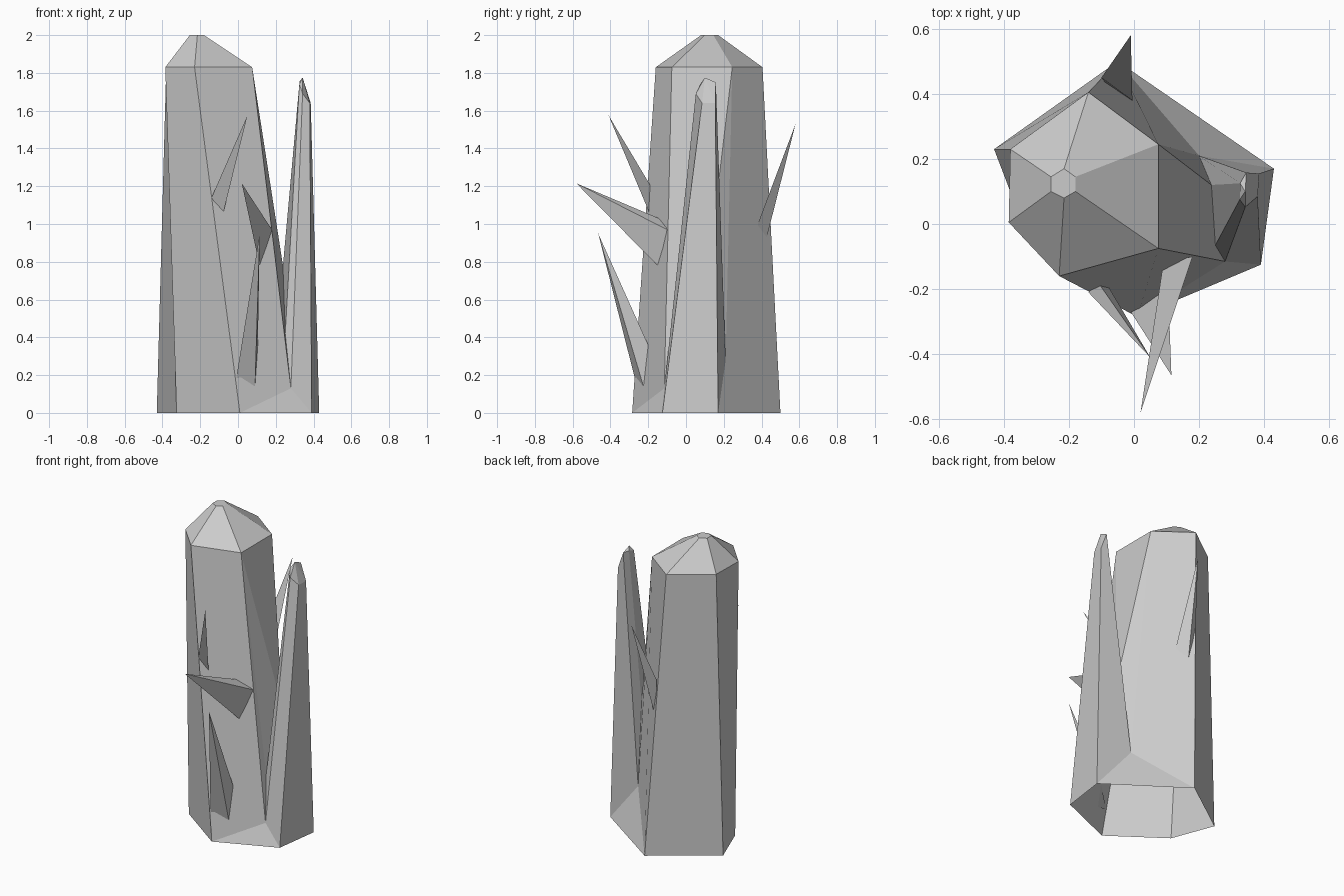
import bpy, bmesh

if "Cube" in bpy.data.objects:
    bpy.data.objects.remove(bpy.data.objects["Cube"])


def add_object(name, bm):
    bmesh.ops.recalc_face_normals(bm, faces=bm.faces[:])
    mesh = bpy.data.meshes.new(name)
    bm.to_mesh(mesh)
    bm.free()
    ob = bpy.data.objects.new(name, mesh)
    bpy.context.collection.objects.link(ob)
    return ob


def ring(bm, pts, z):
    return [bm.verts.new((x, y, z)) for x, y in pts]


def bridge(bm, low, high):
    n = len(low)
    for i in range(n):
        j = (i + 1) % n
        bm.faces.new((low[i], low[j], high[j], high[i]))


# crystal body: open hexagonal base splitting into two towers
bm = bmesh.new()
b = ring(bm, [(-.43, .23), (-.05, .5), (.43, .17), (.39, -.125), (.01, -.285), (-.325, -.045)], 0)
m = ring(bm, [(-.38, .23), (-.14, .405), (.075, .245), (.075, -.075), (-.23, -.16), (-.385, .005)], 1.83)
top = ring(bm, [(-.255, .145), (-.215, .17), (-.18, .145), (-.18, .1), (-.215, .08), (-.255, .1)], 2.0)

# valley between the towers, from back to front
f, e, d, c = [bm.verts.new(p) for p in
              [(.2, .21, .28), (.238, .12, .78), (.25, -.065, .42), (.28, -.115, .13)]]

# tall tower sides and cap
for face in [(b[0], b[1], m[1], m[0]), (b[5], b[0], m[0], m[5]), (b[4], b[5], m[5], m[4]),
             (b[4], c, m[3], m[4]), (b[4], b[3], c),
             (b[1], f, m[2], m[1]), (b[1], b[2], f),
             (m[2], f, e), (m[2], e, m[3]), (m[3], e, d), (m[3], d, c)]:
    bm.faces.new(face)
bridge(bm, m, top)
bm.faces.new(top)

# slim tower sides and tip
slim = [bm.verts.new(p) for p in
        [(.385, .155, 1.64), (.345, .158, 1.75), (.326, .125, 1.755),
         (.325, .075, 1.74), (.342, .052, 1.69), (.38, .085, 1.64)]]
bridge(bm, [b[2], f, e, d, c, b[3]], slim)
tip = bm.verts.new((.342, .1, 1.775))
for i in range(6):
    bm.faces.new((slim[i], slim[(i + 1) % 6], tip))
add_object("crystal_body", bm)


# three-sided shards growing out of the body: tip, then root corners
shards = {
    "back_shard": [(-.01, .58, 1.53), (-.005, .38, 1.0), (-.07, .41, .86), (-.1, .45, 1.15)],
    "front_upper_shard": [(.05, -.41, 1.575), (-.14, -.21, 1.14), (-.08, -.19, 1.05), (-.11, -.18, 1.19)],
    "front_middle_shard": [(.02, -.58, 1.215), (.18, -.1, .97), (.115, -.145, .775), (.09, -.12, 1.02)],
    "front_lower_shard": [(.115, -.465, .95), (-.01, -.27, .18), (.09, -.225, .14), (.105, -.2, .36)],
}
for name, pts in shards.items():
    bm = bmesh.new()
    v = [bm.verts.new(p) for p in pts]
    for tri in [(0, 1, 2), (0, 2, 3), (0, 3, 1), (3, 2, 1)]:
        bm.faces.new([v[i] for i in tri])
    add_object(name, bm)
